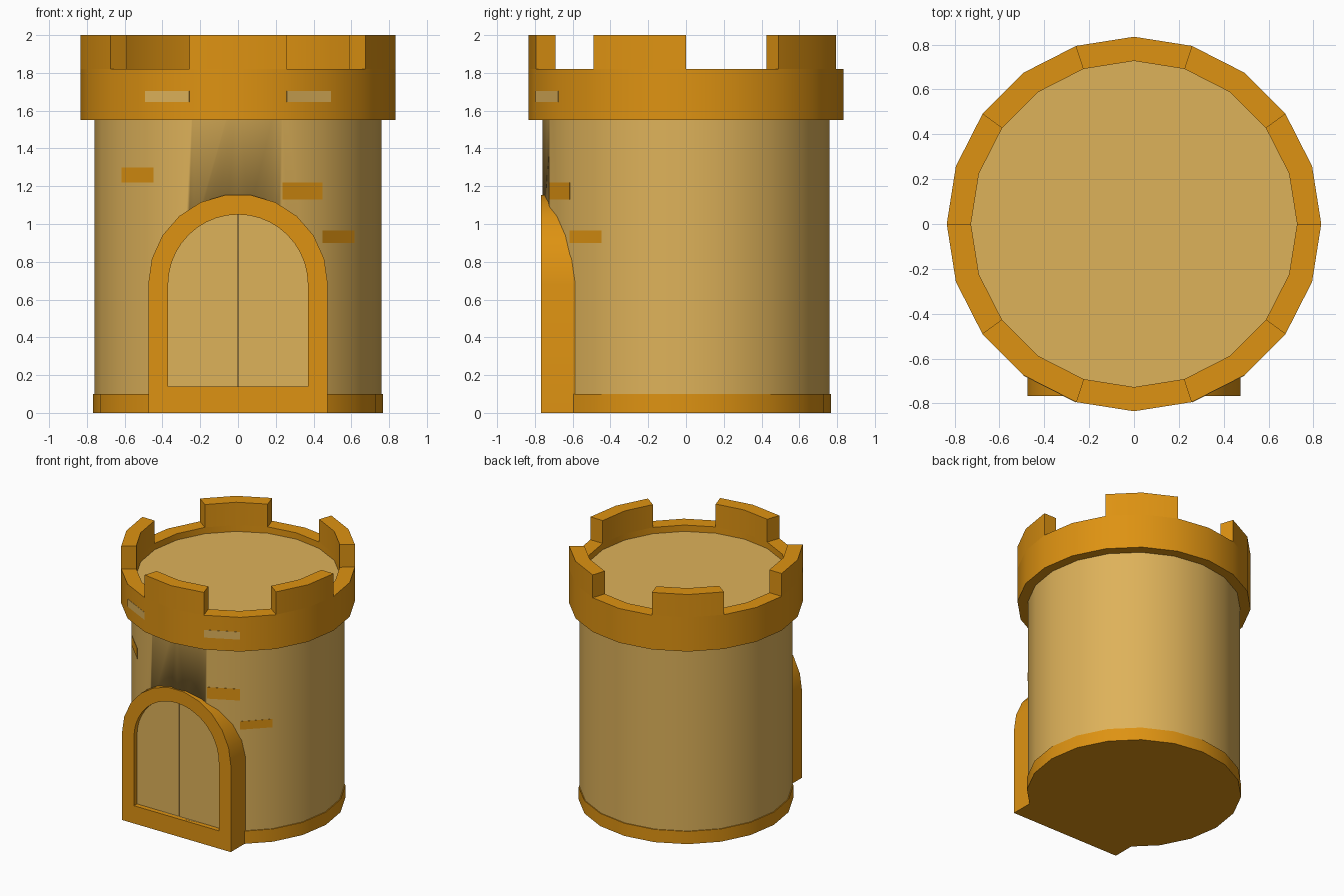
import bpy, bmesh, math

if "Cube" in bpy.data.objects:
    bpy.data.objects.remove(bpy.data.objects["Cube"])

N = 20  # sides of the tower


def material(name, rgb):
    m = bpy.data.materials.new(name)
    m.diffuse_color = (*rgb, 1)
    m.use_nodes = True
    m.node_tree.nodes["Principled BSDF"].inputs["Base Color"].default_value = m.diffuse_color
    return m


ORANGE = material("orange_stone", (0.73, 0.29, 0.006))
TAN = material("tan_stone", (0.73, 0.445, 0.102))


def finish(bm, name, mat):
    bmesh.ops.recalc_face_normals(bm, faces=bm.faces)
    me = bpy.data.meshes.new(name)
    bm.to_mesh(me)
    bm.free()
    me.materials.append(mat)
    me.shade_smooth()
    me.set_sharp_from_angle(angle=math.radians(30))
    ob = bpy.data.objects.new(name, me)
    bpy.context.collection.objects.link(ob)
    return ob


def corner(r, k, z):
    a = 2 * math.pi * k / N
    return (r * math.cos(a), r * math.sin(a), z)


def drum(name, r, z0, z1, mat):
    bm = bmesh.new()
    base = bm.faces.new([bm.verts.new(corner(r, k, z0)) for k in range(N)])
    ext = bmesh.ops.extrude_face_region(bm, geom=[base], use_keep_orig=True)
    top = [v for v in ext["geom"] if isinstance(v, bmesh.types.BMVert)]
    bmesh.ops.translate(bm, verts=top, vec=(0, 0, z1 - z0))
    return finish(bm, name, mat)


def arch(r, zc, z0, segs, full=True, gap=0.0):
    # arch outline in x, z: straight legs and a round head
    end = math.pi if full else math.pi / 2
    pts = [(r, z0)]
    pts += [(r * math.cos(end * i / segs), zc + r * math.sin(end * i / segs))
            for i in range(segs + 1)]
    if not full:
        pts[-1] = (gap, pts[-1][1])
    pts.append((-r if full else gap, z0))
    return pts


def slab(name, outlines, y0, y1, mat):
    # flat shape (second outline is a hole) given thickness along y
    bm = bmesh.new()
    edges = []
    for pts in outlines:
        vs = [bm.verts.new((x, y0, z)) for x, z in pts]
        edges += [bm.edges.new((vs[i - 1], vs[i])) for i in range(len(vs))]
    bmesh.ops.triangle_fill(bm, edges=edges, use_beauty=True)
    ext = bmesh.ops.extrude_face_region(bm, geom=bm.faces[:], use_keep_orig=True)
    back = [v for v in ext["geom"] if isinstance(v, bmesh.types.BMVert)]
    bmesh.ops.translate(bm, verts=back, vec=(0, y1 - y0, 0))
    return finish(bm, name, mat)


def brick(name, r, k, z0, z1, mat):
    # thin block covering one facet of the wall
    bm = bmesh.new()
    for radius in (r + 0.002, r - 0.01):
        for kk, z in ((k, z0), (k + 1, z0), (k + 1, z1), (k, z1)):
            bm.verts.new(corner(radius, kk, z))
    bmesh.ops.convex_hull(bm, input=bm.verts[:])
    return finish(bm, name, mat)


# Base ring and wall, the wall top being the roof floor
drum("base_ring", 0.767, 0, 0.1, ORANGE)
wall = drum("tower_wall", 0.76, 0.09, 1.77, TAN)

# Crown ring with five battlements raised from its top
bm = bmesh.new()
profile = ((0.835, 1.55), (0.835, 1.82), (0.727, 1.82), (0.727, 1.55))
rings = [[bm.verts.new(corner(r, k, z)) for k in range(N)] for r, z in profile]
raised = []
for k in range(N):
    n = (k + 1) % N
    for j in range(4):
        a, b = rings[j], rings[(j + 1) % 4]
        f = bm.faces.new((a[k], a[n], b[n], b[k]))
        if j == 1 and k % 4 in (2, 3):
            raised.append(f)
ext = bmesh.ops.extrude_face_region(bm, geom=raised)
up = [v for v in ext["geom"] if isinstance(v, bmesh.types.BMVert)]
bmesh.ops.translate(bm, verts=up, vec=(0, 0, 0.18))
finish(bm, "battlement_crown", ORANGE)

# Door frame
opening = arch(0.37, 0.68, 0.14, 20)
slab("door_frame", [arch(0.475, 0.683, 0, 11), opening], -0.768, -0.58, ORANGE)

# Recess cut into the wall behind the door
cutter = slab("door_recess_cutter", [opening], -0.9, -0.70, TAN)
cutter.hide_render = True
cutter.hide_viewport = True
cut = wall.modifiers.new("door_recess", "BOOLEAN")
cut.operation = "DIFFERENCE"
cut.solver = "EXACT"
cut.object = cutter

# Two door leaves
for side, name in ((1, "right_door_leaf"), (-1, "left_door_leaf")):
    leaf = arch(0.37, 0.68, 0.14, 10, full=False, gap=0.002)
    slab(name, [[(side * x, z) for x, z in leaf]], -0.73, -0.69, TAN)

# Accent bricks on the wall and the crown
brick("wall_brick_left", 0.76, 12, 1.22, 1.30, ORANGE)
brick("wall_brick_upper_right", 0.76, 16, 1.13, 1.22, ORANGE)
brick("wall_brick_lower_right", 0.76, 17, 0.90, 0.965, ORANGE)
brick("crown_brick_left", 0.835, 13, 1.645, 1.705, TAN)
brick("crown_brick_right", 0.835, 16, 1.645, 1.705, TAN)
